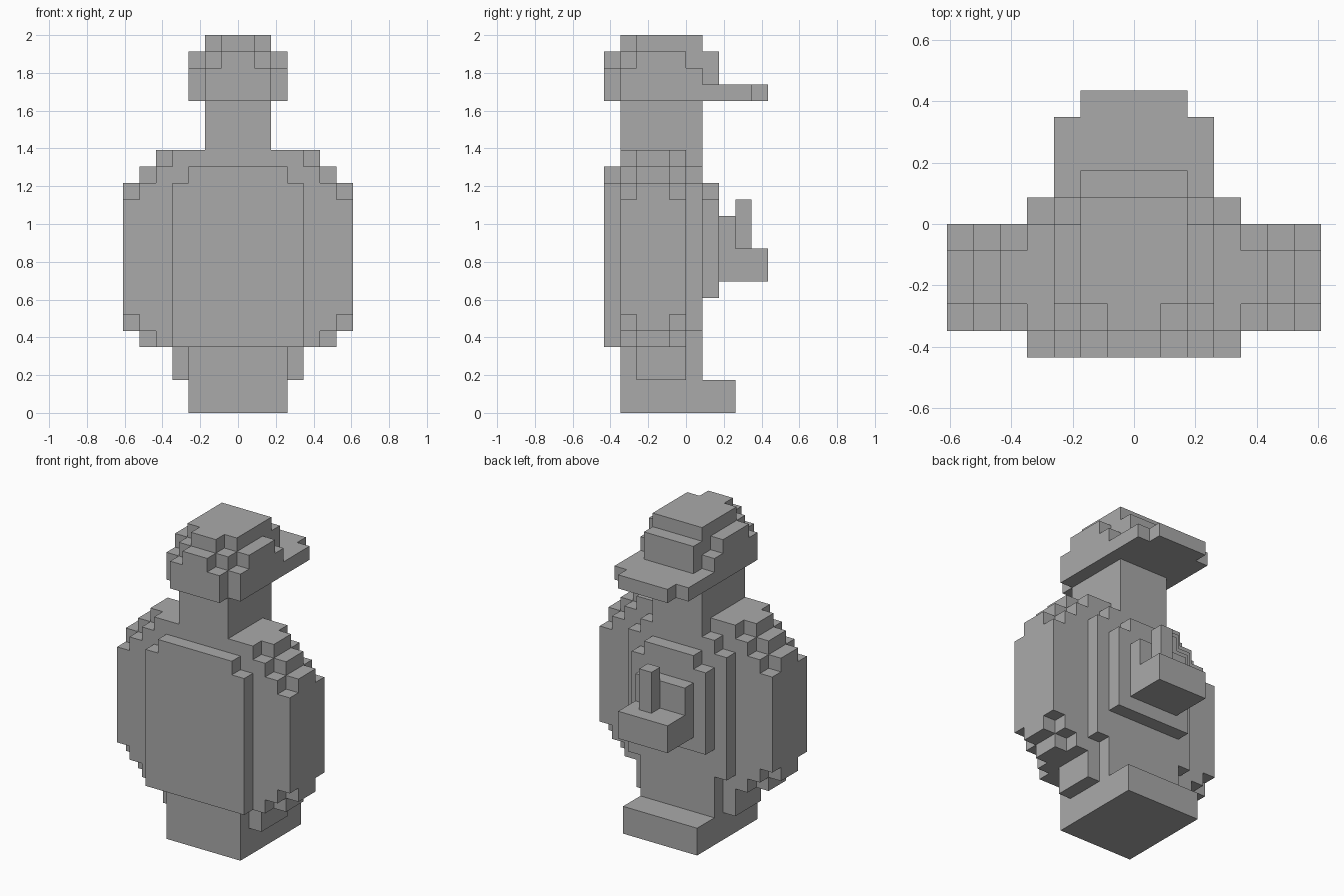
import bpy
import bmesh
from math import radians
from mathutils import Vector

cube = bpy.data.objects.get("Cube")
if cube:
    bpy.data.objects.remove(cube, do_unlink=True)

U = 2 / 23  # edge of one block

grey = bpy.data.materials.new("plain grey")
grey.use_nodes = True
grey.diffuse_color = (0.4, 0.4, 0.4, 1)
grey.node_tree.nodes["Principled BSDF"].inputs["Base Color"].default_value = (0.4, 0.4, 0.4, 1)


def sym(half, y0, y1, z0, z1):
    """Box centred on x, given in blocks."""
    return (-half, half, y0, y1, z0, z1)


def block_part(name, boxes):
    """Fuse boxes of whole blocks into one clean outer shell."""
    cells = set()
    for x0, x1, y0, y1, z0, z1 in boxes:
        cells |= {(x, y, z) for x in range(x0, x1)
                  for y in range(y0, y1) for z in range(z0, z1)}
    bm = bmesh.new()
    corners = {}

    def corner(p):
        key = tuple(round(c) for c in p)
        if key not in corners:
            corners[key] = bm.verts.new(Vector(key) * U)
        return corners[key]

    for cell in cells:
        for axis in range(3):
            for side in (0, 1):
                step = list(cell)
                step[axis] += 2 * side - 1
                if tuple(step) in cells:
                    continue
                a, b = Vector(), Vector()
                a[(axis + 1) % 3] = 1
                b[(axis + 2) % 3] = 1
                o = Vector(cell)
                o[axis] += side
                quad = [o, o + a, o + a + b, o + b]
                if not side:
                    quad.reverse()
                bm.faces.new([corner(p) for p in quad])
    bmesh.ops.dissolve_limit(bm, angle_limit=radians(1),
                             verts=bm.verts[:], edges=bm.edges[:])
    mesh = bpy.data.meshes.new(name)
    bm.to_mesh(mesh)
    bm.free()
    mesh.materials.append(grey)
    bpy.context.collection.objects.link(bpy.data.objects.new(name, mesh))


# Foot with a back ledge and side supports
block_part("base", [sym(3, -4, 3, 0, 2), sym(3, -4, 1, 2, 4), sym(4, -3, 0, 2, 4)])

# Rounded body: a wide core, a slightly smaller thick layer, front and back plates
core = [sym(7, -3, -1, 5, 14), sym(6, -3, -1, 4, 15), sym(5, -3, -1, 4, 16)]
thick = [sym(7, -4, 0, 6, 13), sym(6, -4, 0, 5, 14),
         sym(5, -4, 0, 4, 15), sym(4, -4, 0, 4, 16)]
front_plate = [sym(4, -5, -4, 4, 14), sym(3, -5, -4, 4, 15)]
back_plate = [sym(4, 0, 1, 5, 14), sym(3, 0, 1, 4, 15), sym(2, 0, 1, 15, 16)]
block_part("body", core + thick + front_plate + back_plate)

# Stepped rear panel, ledge and small upright peg
block_part("rear_panel", [sym(3, 1, 2, 7, 13), sym(2, 1, 2, 7, 14)])
block_part("rear_ledge", [sym(2, 2, 3, 8, 12), sym(2, 3, 5, 8, 10)])
block_part("rear_peg", [(0, 1, 3, 4, 10, 13)])

block_part("neck", [sym(2, -4, 1, 16, 19)])

# Rounded head
block_part("head", [
    sym(3, -4, 1, 19, 21), sym(2, -5, 1, 19, 21), sym(2, 1, 2, 19, 22),
    sym(3, -3, 0, 21, 22), sym(2, -4, 1, 21, 22), sym(1, -5, -4, 21, 22),
    sym(2, -3, 1, 22, 23), sym(1, -4, -3, 22, 23)])

# Flat bill at the back of the head
block_part("bill", [sym(3, 1, 4, 19, 20), sym(2, 4, 5, 19, 20)])
